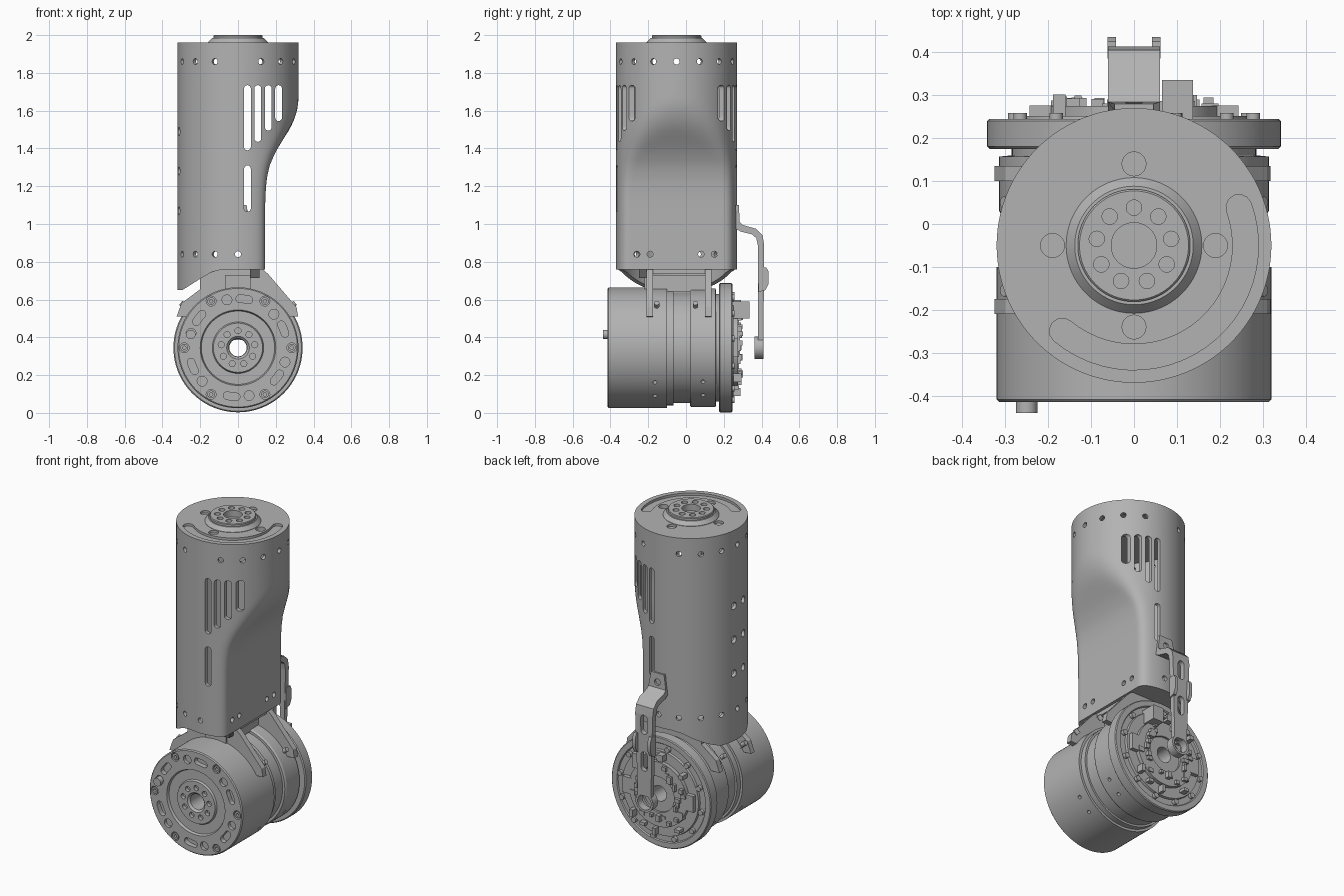
import bpy, bmesh, random
from math import sin, cos, pi, radians
from mathutils import Matrix, Vector

if "Cube" in bpy.data.objects:
    bpy.data.objects.remove(bpy.data.objects["Cube"])

TAU = 2 * pi
TUBE_Y, TUBE_R = -0.05, 0.32
MOTOR_Z = 0.345


def material(name, value):
    m = bpy.data.materials.new(name)
    m.use_nodes = True
    m.diffuse_color = (value, value, value, 1)
    m.node_tree.nodes["Principled BSDF"].inputs["Base Color"].default_value = m.diffuse_color
    return m


GREY = material("machined grey", 0.45)
DARK = material("dark grey", 0.12)


def place(axis, a, b, h):
    return {"X": (h, a, b), "Y": (a, h, b), "Z": (a, b, h)}[axis]


def prism(bm, pts, lo, hi, axis="Y"):
    """Extrude a closed outline along an axis."""
    low = [bm.verts.new(place(axis, a, b, lo)) for a, b in pts]
    top = [bm.verts.new(place(axis, a, b, hi)) for a, b in pts]
    faces = [bm.faces.new(low), bm.faces.new(top)]
    for i in range(len(pts)):
        j = (i + 1) % len(pts)
        faces.append(bm.faces.new((low[i], low[j], top[j], top[i])))
    bmesh.ops.recalc_face_normals(bm, faces=faces)


def box(bm, x0, x1, y0, y1, z0, z1):
    prism(bm, [(x0, z0), (x1, z0), (x1, z1), (x0, z1)], y0, y1)


def turn(bm, profile, centre, axis, seg=96):
    """Revolve a closed (radius, height) loop around an axis."""
    rings = [[bm.verts.new(place(axis, centre[0] + r * cos(TAU * k / seg),
                                 centre[1] + r * sin(TAU * k / seg), h))
              for k in range(seg)] for r, h in profile]
    faces = []
    for i, ring in enumerate(rings):
        nxt = rings[(i + 1) % len(rings)]
        for k in range(seg):
            j = (k + 1) % seg
            faces.append(bm.faces.new((ring[k], ring[j], nxt[j], nxt[k])))
    bmesh.ops.recalc_face_normals(bm, faces=faces)


def circle(cx, cy, r, n=20):
    return [(cx + r * cos(TAU * k / n), cy + r * sin(TAU * k / n)) for k in range(n)]


def polar(c, r, deg):
    return c[0] + r * cos(radians(deg)), c[1] + r * sin(radians(deg))


def stadium(x, z0, z1, r, n=8):
    return ([(x + r * cos(pi * k / n), z1 - r + r * sin(pi * k / n)) for k in range(n + 1)] +
            [(x - r * cos(pi * k / n), z0 + r - r * sin(pi * k / n)) for k in range(n + 1)])


def arc_band(c, r0, r1, a0, a1, n=24, rounded=False):
    """Curved strip outline, with half-round ends if wanted."""
    steps = [a0 + (a1 - a0) * k / n for k in range(n + 1)]
    out = [polar(c, r1, a) for a in steps]
    back = [polar(c, r0, a) for a in reversed(steps)]
    if rounded:
        mid, h = (r0 + r1) / 2, (r1 - r0) / 2
        end, start = polar(c, mid, a1), polar(c, mid, a0)
        out += [polar(end, h, a1 + t) for t in (30, 60, 90, 120, 150)]
        back += [polar(start, h, a0 + t) for t in (210, 240, 270, 300, 330)]
    return out + back


def peg(bm, centre, direction, r, length):
    """Round pin along any direction."""
    rot = Vector(direction).to_track_quat("Z", "Y").to_matrix().to_4x4()
    bmesh.ops.create_cone(bm, cap_ends=True, segments=16, radius1=r, radius2=r,
                          depth=length, matrix=Matrix.Translation(centre) @ rot)


def finish(bm, name, mat=GREY, cutter=None):
    """Turn a bmesh into an object, cut it and shade it."""
    def make(b, n):
        mesh = bpy.data.meshes.new(n)
        b.to_mesh(mesh)
        b.free()
        ob = bpy.data.objects.new(n, mesh)
        bpy.context.scene.collection.objects.link(ob)
        return ob
    ob = make(bm, name)
    ob.data.materials.append(mat)
    if cutter:
        tool = make(cutter, name + "_cutter")
        tool.hide_render = True
        mod = ob.modifiers.new("cut", "BOOLEAN")
        mod.operation, mod.solver, mod.object = "DIFFERENCE", "EXACT", tool
        dg = bpy.context.evaluated_depsgraph_get()
        mesh = bpy.data.meshes.new_from_object(ob.evaluated_get(dg))
        ob.modifiers.clear()
        ob.data = mesh
        bpy.data.objects.remove(tool)
    bpy.ops.object.select_all(action="DESELECT")
    ob.select_set(True)
    bpy.context.view_layer.objects.active = ob
    bpy.ops.object.shade_smooth_by_angle(angle=radians(30))
    return ob


def lerp(table, t):
    for (a, va), (b, vb) in zip(table, table[1:]):
        if t <= b:
            return va + (vb - va) * max(0, t - a) / (b - a)
    return table[-1][1]


# Housing tube: round, with a scoop on +x and a sloping skirt on -x
SCOOP = [(1.05, .143), (1.15, .145), (1.24, .152), (1.31, .168), (1.38, .198),
         (1.45, .24), (1.52, .285), (1.6, .335), (1.7, .40)]
SKIRT = [(-.295, .65), (-.2, .71), (-.14, .745), (-.08, .76)]


def section(z, inset, n=112):
    limit, soft, pts = lerp(SCOOP, z) - inset, .06, []
    for x, y in circle(0, TUBE_Y, TUBE_R - inset, n):
        h = min(1, max(0, .5 + .5 * (limit - x) / soft))
        pts.append((limit * (1 - h) + x * h - soft * h * (1 - h), y))
    return pts


def ring(bm, z, inset, skirt=False):
    return [bm.verts.new((x, y, lerp(SKIRT, x) if skirt else z)) for x, y in section(z, inset)]


bm = bmesh.new()
levels = [.78, 1.05] + [1.1 + .03 * k for k in range(21)]
loops = [ring(bm, .76, .0, True)] + [ring(bm, z, 0) for z in levels + [1.96]]
inner = [ring(bm, z, .022) for z in [1.9] + levels[::-1]] + [ring(bm, .76, .022, True)]
bm.faces.new(loops[-1])
bm.faces.new(inner[0])
for a, b in list(zip(loops, loops[1:])) + list(zip(inner, inner[1:])) + [(inner[-1], loops[0])]:
    for k in range(len(a)):
        j = (k + 1) % len(a)
        bm.faces.new((a[k], a[j], b[j], b[k]))
bmesh.ops.recalc_face_normals(bm, faces=bm.faces)

cut = bmesh.new()
for x, z0 in ((.05, 1.39), (.105, 1.435), (.16, 1.495), (.215, 1.545)):
    prism(cut, stadium(x, z0, 1.735, .018), -1, 1)
prism(cut, stadium(.05, 1.065, 1.31, .018), -1, 1)


def tube_hole(deg, z, r):
    x, y = polar((0, TUBE_Y), TUBE_R, deg)
    peg(cut, (x, y, z), (x, y - TUBE_Y, 0), r, .1)


for k in range(16):
    if k not in (4, 12):
        tube_hole(22.5 * k, 1.86, .016)
    if 4 <= k <= 12:
        tube_hole(22.5 * k, .84, .016)
for z in (1.07, 1.28, 1.49):
    for deg in (174, 192):
        tube_hole(deg, z, .022)
for y in (-.26, -.19, .08, .15):
    peg(cut, (.14, y, .84), (1, 0, 0), .016, .1)
prism(cut, arc_band((0, TUBE_Y), .23, .29, -130, 20, rounded=True), 1.945, 2.1, "Z")
for deg in (0, 90, 180, 270):
    prism(cut, circle(*polar((0, TUBE_Y), .19, deg), .028), 1.92 if deg == 0 else 1.945, 2.1, "Z")
finish(bm, "housing_tube", cutter=cut)

# Floor closing the tube
bm = bmesh.new()
prism(bm, section(.78, .012), .762, .785, "Z")
finish(bm, "tube_floor")

# Output flange on top
bm, cut = bmesh.new(), bmesh.new()
turn(bm, [(.053, 1.95), (.158, 1.95), (.158, 1.962), (.138, 1.984), (.131, 1.984),
          (.131, 1.996), (.127, 2), (.053, 2)], (0, TUBE_Y), "Z")
for k in range(9):
    prism(cut, circle(*polar((0, TUBE_Y), .088, 90 + 40 * k), .018), 1.975, 2.1, "Z")
finish(bm, "output_flange", cutter=cut)

# Lower motor, lying along y
AXLE = (0, MOTOR_Z)
bm, cut = bmesh.new(), bmesh.new()
turn(bm, [(.048, -.4), (.06, -.412), (.13, -.412), (.136, -.4), (.194, -.4), (.2, -.415),
          (.314, -.415), (.32, -.409), (.32, -.1), (.305, -.1), (.305, -.065), (.293, -.065),
          (.293, .02), (.308, .02), (.314, .03), (.314, .157), (.285, .16), (.285, .23),
          (.048, .23)], AXLE, "Y")
for k in range(6):
    prism(cut, circle(*polar(AXLE, .285, 60 * k), .026), -.5, -.39)
    prism(cut, arc_band(AXLE, .24, .28, 60 * k + 17, 60 * k + 28, 6, True), -.5, -.385)
    prism(cut, circle(*polar(AXLE, .26, 60 * k + 43), .026), -.5, -.395)
for k in range(9):
    prism(cut, circle(*polar(AXLE, .09, 90 + 40 * k), .016), -.5, -.39)
for deg in (-35, -53, -127, -145):
    for y in (-.165, .09):
        x, z = polar(AXLE, .32, deg)
        peg(cut, (x, y, z), (x, 0, z - MOTOR_Z), .011, .06)
finish(bm, "motor_body", cutter=cut)

# Socket screws in the motor face
bm = bmesh.new()
for k in range(6):
    turn(bm, [(.009, -.385), (.02, -.385), (.02, -.412), (.009, -.412)],
         polar(AXLE, .285, 60 * k), "Y", 18)
finish(bm, "face_screws")

# Small locating pin on the motor face
bm = bmesh.new()
peg(bm, (-.25, -.42, .415), (0, 1, 0), .025, .04)
finish(bm, "locating_pin")

# Rear flange and stepped circuit boards
bm = bmesh.new()
turn(bm, [(.048, .175), (.336, .175), (.342, .181), (.342, .24), (.337, .245), (.305, .245),
          (.3, .238), (.265, .238), (.262, .252), (.2, .252), (.2, .275), (.11, .275),
          (.11, .262), (.048, .262)], AXLE, "Y")
finish(bm, "rear_flange")

# Components on the rear board
bm = bmesh.new()
random.seed(4)
for k in range(34):
    x, z = polar(AXLE, random.choice((.14, .18, .235)), k * 360 / 34)
    w, h = random.uniform(.008, .022), random.uniform(.008, .022)
    box(bm, x - w, x + w, .24, random.uniform(.28, .302), z - h, z + h)
for k in range(12):
    x, z = polar(AXLE, .282, 30 * k + 10)
    peg(bm, (x, .243, z), (0, 1, 0), .016, .03)
for s in (-1, 1):
    box(bm, s * .18, s * .243, .24, .276, MOTOR_Z - .05, MOTOR_Z + .05)
box(bm, .065, .138, .24, .336, .5, .59)
finish(bm, "board_components")

# Saddle bracket joining tube and motor
ribs = bmesh.new()
outline = [(-.325, .51), (-.3, .58), (-.2, .655), (-.2, .73), (-.1, .77), (.12, .77), (.16, .735),
           (.31, .56), (.318, .51)] + [polar(AXLE, .3, 33 + 114 * k / 20) for k in range(21)]
for y in (-.21, .1):
    prism(ribs, outline, y, y + .035)
finish(ribs, "bracket_ribs")
plate, cut = bmesh.new(), bmesh.new()
for side in (1, -1):
    ends = lambda a, b: (a, b) if side > 0 else (180 - b, 180 - a)
    prism(plate, arc_band(AXLE, .3, .355, *ends(36, 64)), -.209, .134)
    for y0, y1 in ((-.209, -.1), (.03, .134)):
        prism(plate, arc_band(AXLE, .3, .355, *ends(28, 36), 8), y0, y1)
    for deg in (38, 55):
        for y in (-.155, .05):
            d = Vector((side * cos(radians(deg)), 0, sin(radians(deg))))
            peg(cut, Vector((0, y, MOTOR_Z)) + d * .36, d, .014, .05)
bmesh.ops.remove_doubles(plate, verts=plate.verts, dist=1e-6)
finish(plate, "bracket_plates", cutter=cut)
bm = bmesh.new()
box(bm, -.07, .07, -.22, .12, .64, .73)
box(bm, -.1, .125, -.2, .12, .735, .77)
finish(bm, "bracket_core")
bm = bmesh.new()
box(bm, .063, .115, -.25, -.205, .715, .763)
finish(bm, "stop_block", DARK)

# Rear cable arm, tapering down to a ring on the motor axis
bm, cut = bmesh.new(), bmesh.new()
prism(bm, [(.262, 1.1), (.28, 1.1), (.284, 1.01), (.3, .995), (.37, .975), (.405, .94), (.414, .89),
           (.41, .385), (.382, .385), (.382, .88), (.372, .925), (.35, .945), (.29, .96),
           (.262, .975)], -.06, .06, "X")
for v in bm.verts:
    if v.co.z < .5 or v.co.z > 1.05:
        v.co.x *= .75
for z in (.6, .83):
    prism(cut, stadium(0, z - .06, z + .06, .022), .36, .45)
prism(cut, circle(0, 1.045, .02), .25, .32)
finish(bm, "cable_arm", cutter=cut)
bm = bmesh.new()
turn(bm, [(.046, .362), (.06, .362), (.06, .41), (.046, .41)], AXLE, "Y", 40)
finish(bm, "arm_ring")

# Cable clip prongs
bm = bmesh.new()
for s in (-1, 1):
    prism(bm, [(.385, .64), (.42, .65), (.436, .68), (.436, .75), (.425, .77), (.385, .77)],
          s * .042, s * .062, "X")
finish(bm, "clip_prongs")
